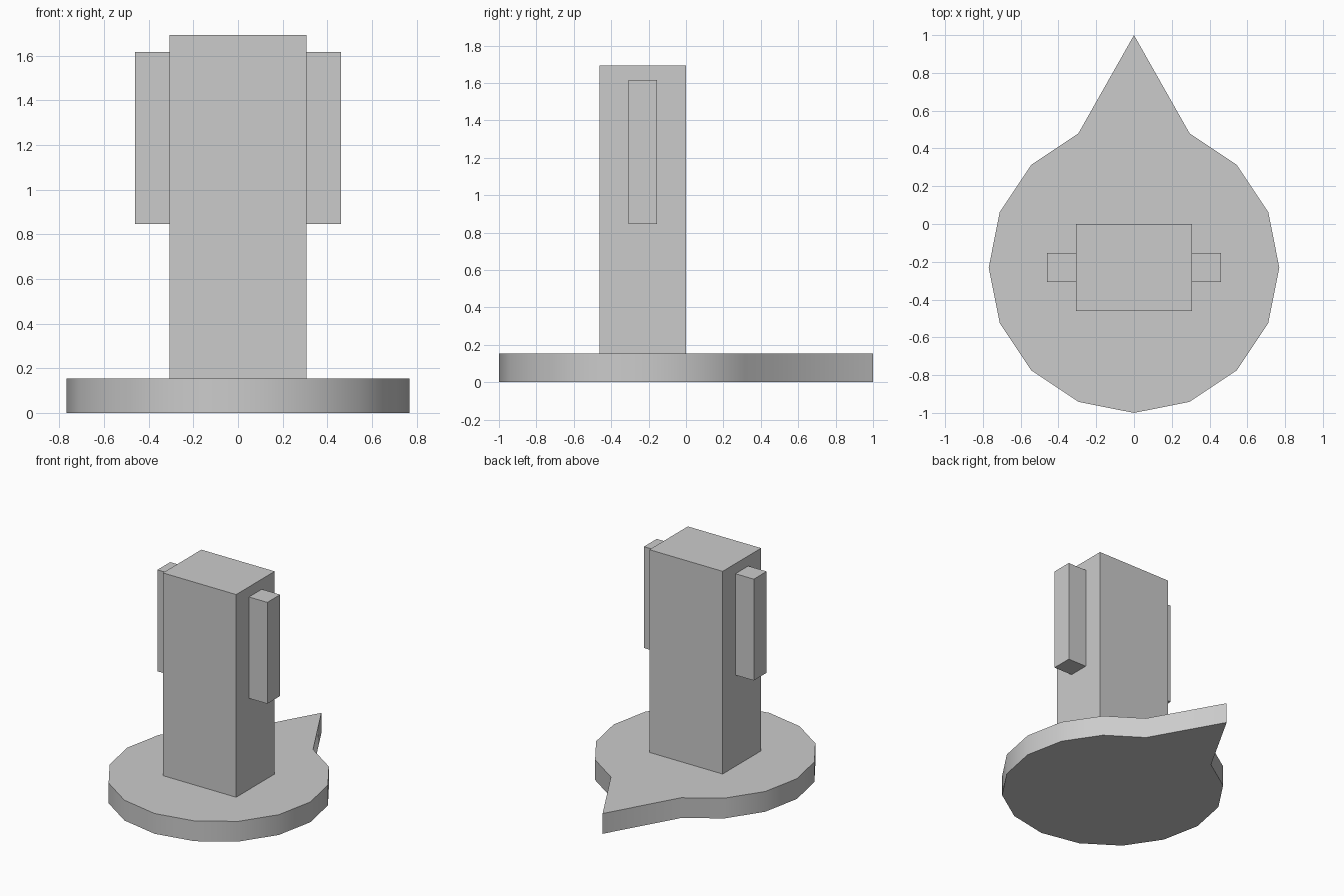
import bpy
import bmesh
from math import cos, sin, pi, radians

if "Cube" in bpy.data.objects:
    bpy.data.objects.remove(bpy.data.objects["Cube"], do_unlink=True)

U = 2 / 13  # grid unit shared by all the parts

# Single plain grey material
grey = bpy.data.materials.new("light grey")
grey.use_nodes = True
grey.diffuse_color = (0.6, 0.6, 0.6, 1)
grey.node_tree.nodes["Principled BSDF"].inputs["Base Color"].default_value = (0.6, 0.6, 0.6, 1)


def add_object(name, bm):
    bmesh.ops.recalc_face_normals(bm, faces=bm.faces)
    mesh = bpy.data.meshes.new(name)
    bm.to_mesh(mesh)
    bm.free()
    mesh.materials.append(grey)
    obj = bpy.data.objects.new(name, mesh)
    bpy.context.collection.objects.link(obj)
    return obj


def add_box(name, low, high):
    """Box between two corners given in grid units."""
    bm = bmesh.new()
    bmesh.ops.create_cube(bm, size=1)
    for v in bm.verts:
        v.co = [U * (a + (c + 0.5) * (b - a)) for c, a, b in zip(v.co, low, high)]
    return add_object(name, bm)


# Base: sixteen-sided disc with its rear corner pulled out to a point
SIDES, RADIUS, CENTRE_Y = 16, 5 * U, -1.5 * U
bm = bmesh.new()
outline = []
for i in range(SIDES):
    a = 2 * pi * i / SIDES
    y = 1.0 if i == SIDES // 4 else CENTRE_Y + RADIUS * sin(a)
    outline.append(bm.verts.new((RADIUS * cos(a), y, 0)))
bottom = bm.faces.new(outline)
top = bmesh.ops.extrude_face_region(bm, geom=[bottom], use_keep_orig=True)
for v in top["geom"]:
    if isinstance(v, bmesh.types.BMVert):
        v.co.z = U
base = add_object("pointed_base", bm)
bpy.ops.object.select_all(action="DESELECT")
base.select_set(True)
bpy.context.view_layer.objects.active = base
bpy.ops.object.shade_smooth_by_angle(angle=radians(30))

# Column standing on the disc
add_box("column", (-2, -3, 1), (2, 0, 11))

# Matching side bars
for name, x in (("right_bar", -3), ("left_bar", 2)):
    add_box(name, (x, -2, 5.5), (x + 1, -1, 10.5))
